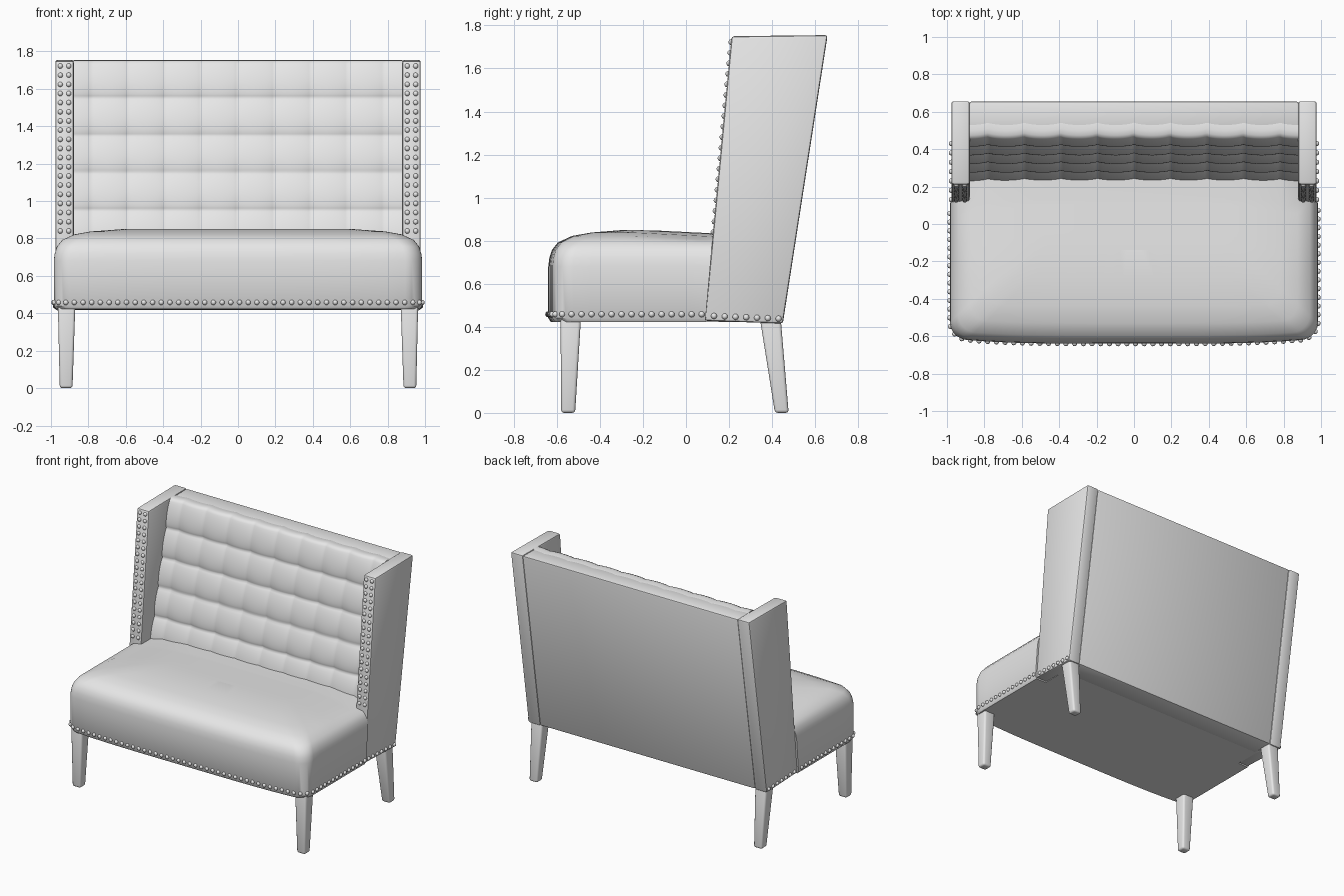
import bpy, bmesh, math
from mathutils import Vector, Matrix

if "Cube" in bpy.data.objects:
    bpy.data.objects.remove(bpy.data.objects["Cube"])

grey = bpy.data.materials.new("plain_grey")
grey.use_nodes = True
grey.diffuse_color = (0.8, 0.8, 0.8, 1)
grey.node_tree.nodes["Principled BSDF"].inputs["Base Color"].default_value = (0.8, 0.8, 0.8, 1)


def finish(bm, name, angle=40):
    """Turn a bmesh into a smooth shaded object."""
    bmesh.ops.recalc_face_normals(bm, faces=bm.faces)
    mesh = bpy.data.meshes.new(name)
    bm.to_mesh(mesh)
    bm.free()
    mesh.materials.append(grey)
    obj = bpy.data.objects.new(name, mesh)
    bpy.context.collection.objects.link(obj)
    bpy.ops.object.select_all(action='DESELECT')
    obj.select_set(True)
    bpy.context.view_layer.objects.active = obj
    bpy.ops.object.shade_smooth_by_angle(angle=math.radians(angle))
    return obj


def prism(name, rings, bevel, segments=2):
    """Closed block lofted between two matching polygons, with soft edges."""
    bm = bmesh.new()
    a, b = [[bm.verts.new(p) for p in ring] for ring in rings]
    n = len(a)
    bm.faces.new(a)
    bm.faces.new(b)
    for i in range(n):
        bm.faces.new((a[i], a[(i + 1) % n], b[(i + 1) % n], b[i]))
    bmesh.ops.recalc_face_normals(bm, faces=bm.faces)
    bmesh.ops.bevel(bm, geom=bm.edges[:], offset=bevel, segments=segments,
                    profile=0.5, affect='EDGES')
    return finish(bm, name)


def nails(name, points, radius=0.014):
    """Row of small domed nail heads."""
    bm = bmesh.new()
    for p in points:
        bmesh.ops.create_uvsphere(bm, u_segments=10, v_segments=6, radius=radius,
                                  matrix=Matrix.Translation(p))
    return finish(bm, name, 80)


# Seat: stacked outlines that shrink towards the crown, notched around the wings
def half_outline(inset, z):
    w, f, r = 0.985 - inset, -0.64 + inset, 0.09
    notch = 0.09 + (z - 0.43) * 0.09
    pts = [(min(0.89, w), 0.32), (min(0.89, w), notch)]
    pts += [(w, notch + (f + r - notch) * k / 8) for k in range(8)]
    for k in range(9):
        t = math.pi / 2 * k / 8
        pts.append((w - r + r * math.cos(t), f + r - r * math.sin(t)))
    pts += [((w - r) * (1 - k / 10), f) for k in range(1, 10)]
    out = []
    for x, y in pts:
        y += 0.03 * (x / 0.985) ** 4 * max(0, (0.1 - y) / 0.75)
        drop = 0.02 * min(1, max(0, (y + 0.25) / 0.4)) if z > 0.8 else 0
        out.append(Vector((x, y, z - drop)))
    return out


def mirrored(pts):
    return pts + [Vector((-p.x, p.y, p.z)) for p in reversed(pts)]


bm = bmesh.new()
levels = [(0.012, 0.422), (0, 0.44), (0, 0.68), (0.005, 0.72), (0.017, 0.757),
          (0.045, 0.792), (0.11, 0.822), (0.2, 0.838), (0.35, 0.85), (0.5, 0.853)]
rings = [[bm.verts.new(p) for p in mirrored(half_outline(i, z))] for i, z in levels]
n = len(rings[0])
for lo, hi in zip(rings, rings[1:]):
    for i in range(n):
        j = (i + 1) % n
        bm.faces.new((lo[i], lo[j], hi[j], hi[i]))
for ring in (rings[0], rings[-1]):
    for i in range(n // 2 - 1):
        bm.faces.new((ring[i], ring[i + 1], ring[n - 2 - i], ring[n - 1 - i]))
bmesh.ops.remove_doubles(bm, verts=bm.verts, dist=0.0002)
finish(bm, "seat_cushion")

# Nail trim walking round the bottom of the seat at equal steps
path = mirrored(half_outline(0, 0.458)[2:])
trim, carry, step = [], 0.02, 0.0465
for a, b in zip(path, path[1:]):
    length = (b - a).length
    while carry <= length and length > 0:
        trim.append(a.lerp(b, carry / length))
        carry += step
    carry -= length
nails("seat_nail_trim", trim)

# Wings with a double column of nails in front and a row along the bottom
wing = [(0.087, 0.428), (0.212, 1.75), (0.658, 1.755), (0.45, 0.415)]
for side, label in ((1, "left"), (-1, "right")):
    prism(label + "_wing", [[(side * x, y, z) for y, z in wing] for x in (0.878, 0.977)], 0.012)
    dots = []
    for k in range(19):
        z = 0.84 + k * 0.049
        y = 0.09 + (z - 0.43) * 0.0935
        dots += [(side * x, y, z) for x in (0.905, 0.95)]
    dots += [(side * 0.977, 0.13 + k * 0.05, 0.45 - k * 0.002) for k in range(7)]
    nails(label + "_wing_nails", dots)

# Back panel between the wings
back = [(0.28, 0.42), (0.30, 0.85), (0.50, 1.748), (0.656, 1.752), (0.449, 0.417)]
prism("back_panel", [[(x, y, z) for y, z in back] for x in (-0.882, 0.882)], 0.012)

# Tufted cushion: square pillows pulled in at a grid of buttons
bm = bmesh.new()
cols, rows = 144, 90
grid = []
for r in range(rows + 1):
    z = 0.78 + 0.965 * r / rows
    line = []
    for c in range(cols + 1):
        x = -0.88 + 1.76 * c / cols
        u = abs(math.sin(math.pi * x / 0.195))
        v = abs(math.sin(math.pi * (z - 0.95) / 0.2))
        puff = 0.024 * v ** 0.6 + 0.014 * u ** 0.6 * (1 - 0.3 * v)
        y = 0.272 + 0.205 * (z - 0.85) / 0.89 - puff
        line.append(bm.verts.new((x, y, z)))
    grid.append(line)
# Rolled top edge running back onto the panel
for back_step, rise in ((0.015, 0.007), (0.04, 0.009), (0.07, 0.004)):
    grid.append([bm.verts.new((v.co.x, v.co.y + back_step, v.co.z + rise))
                 for v in grid[rows]])
for lo, hi in zip(grid, grid[1:]):
    for c in range(cols):
        bm.faces.new((lo[c], lo[c + 1], hi[c + 1], hi[c]))
cushion = finish(bm, "tufted_back_cushion", 70)
if cushion.data.polygons[0].normal.y > 0:
    cushion.data.flip_normals()


# Tapered legs, the rear pair raked backwards
def rect(side, x0, x1, y0, y1, z):
    return [(side * x, y, z) for x, y in ((x0, y0), (x1, y0), (x1, y1), (x0, y1))]


for side, label in ((1, "left"), (-1, "right")):
    prism("front_" + label + "_leg", [rect(side, 0.885, 0.953, -0.58, -0.515, 0),
                                      rect(side, 0.87, 0.963, -0.583, -0.488, 0.44)], 0.014, 3)
    prism("rear_" + label + "_leg", [rect(side, 0.885, 0.953, 0.413, 0.477, 0),
                                     rect(side, 0.87, 0.963, 0.343, 0.44, 0.44)], 0.014, 3)
